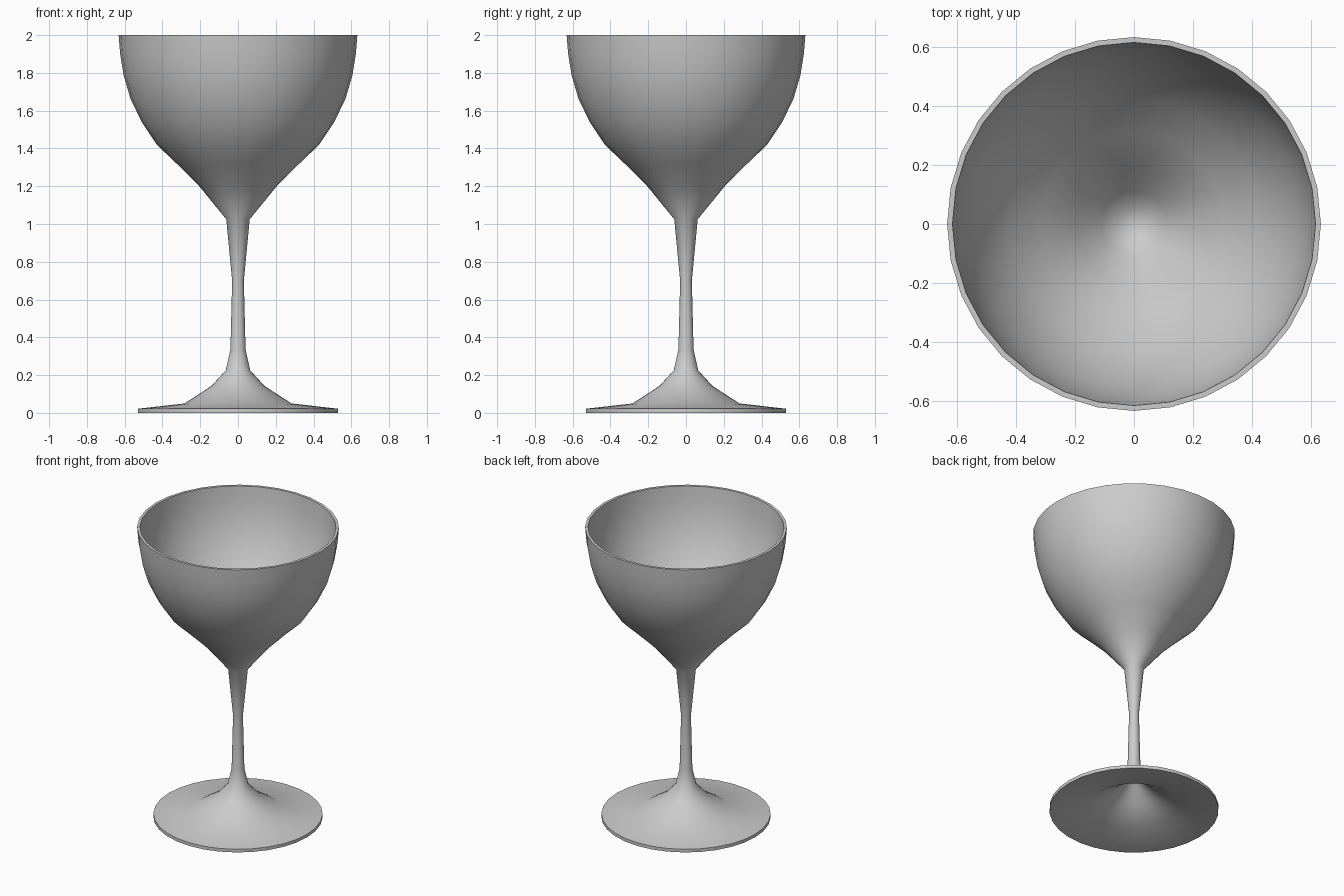
import bpy
import bmesh
import math

if "Cube" in bpy.data.objects:
    bpy.data.objects.remove(bpy.data.objects["Cube"])

SIDES = 32

# Closed half-section (radius, height): hollow foot, stem, bowl outside, bowl inside
foot_under = [(0, 0.235), (0.045, 0.205), (0.13, 0.123), (0.278, 0.033), (0.53, 0.0)]
foot_top = [(0.53, 0.022), (0.283, 0.05), (0.14, 0.143), (0.065, 0.225)]
stem = [(0.04, 0.335), (0.031, 0.70), (0.062, 1.025)]
bowl_outside = [(0.205, 1.20), (0.32, 1.315), (0.43, 1.42), (0.51, 1.54),
                (0.57, 1.665), (0.605, 1.785), (0.624, 1.90), (0.632, 2.0)]
bowl_inside = [(0.614, 2.0), (0.607, 1.90), (0.588, 1.788), (0.554, 1.672),
               (0.496, 1.55), (0.418, 1.433), (0.308, 1.327), (0.193, 1.213),
               (0.11, 1.11), (0.055, 1.065), (0, 1.05)]


def lathe(name, profile):
    """Turn a half-section around the z axis into a smooth-shaded object."""
    bm = bmesh.new()
    verts = [bm.verts.new((r, 0, z)) for r, z in profile]
    edges = [bm.edges.new(pair) for pair in zip(verts, verts[1:])]
    bmesh.ops.spin(bm, geom=verts + edges, cent=(0, 0, 0), axis=(0, 0, 1),
                   angle=math.tau, steps=SIDES, use_merge=False)
    bmesh.ops.remove_doubles(bm, verts=bm.verts[:], dist=0.0005)
    bmesh.ops.recalc_face_normals(bm, faces=bm.faces[:])
    mesh = bpy.data.meshes.new(name)
    bm.to_mesh(mesh)
    bm.free()
    obj = bpy.data.objects.new(name, mesh)
    bpy.context.collection.objects.link(obj)
    bpy.ops.object.select_all(action='DESELECT')
    obj.select_set(True)
    bpy.context.view_layer.objects.active = obj
    bpy.ops.object.shade_smooth_by_angle(angle=math.radians(40))
    return obj


# The whole glass is one turned piece
lathe("wine_glass", foot_under + foot_top + stem + bowl_outside + bowl_inside)
